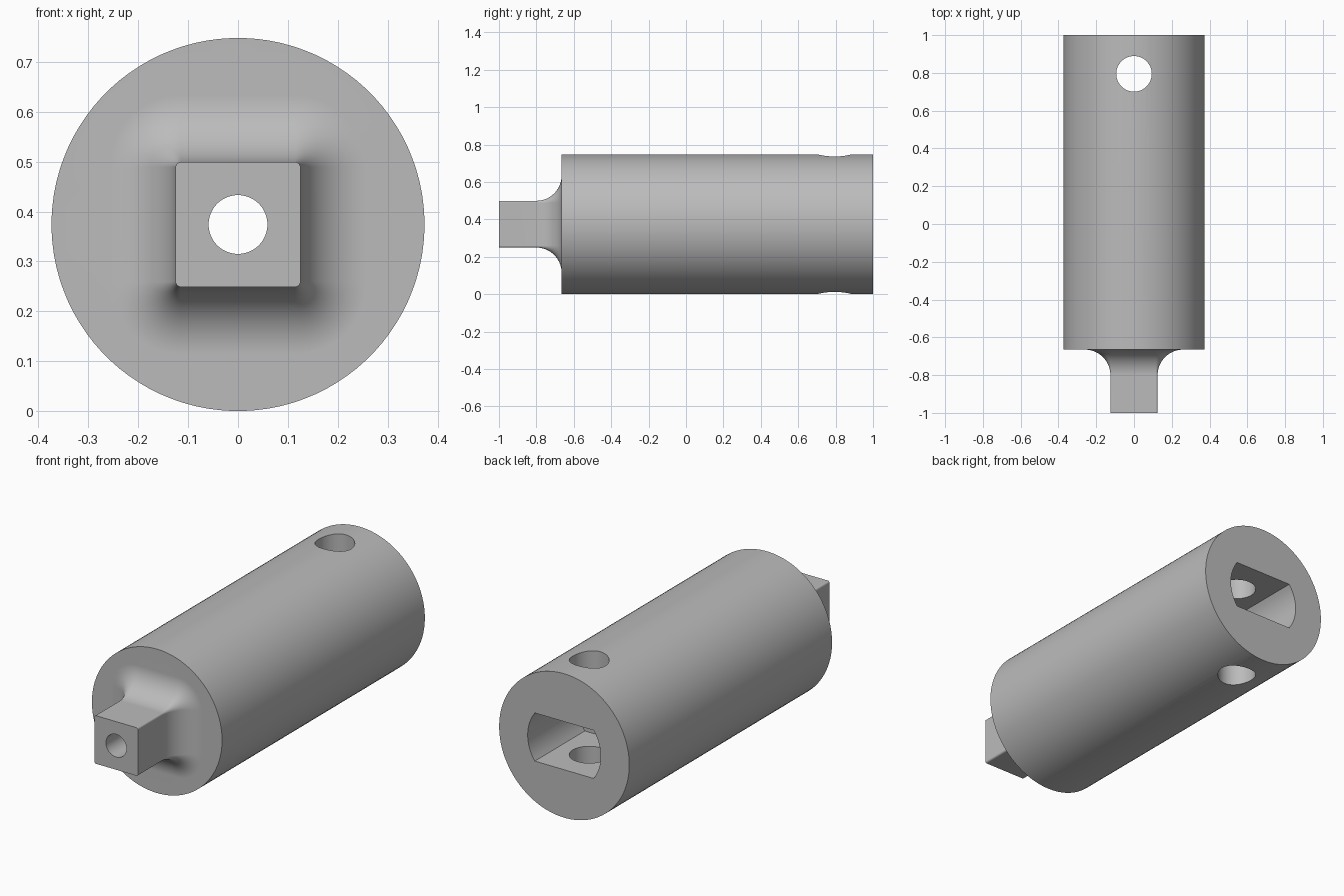
import bpy, bmesh
from math import sin, cos, pi, sqrt, asin
from mathutils import Matrix, Vector

cube = bpy.data.objects.get("Cube")
if cube:
    bpy.data.objects.remove(cube)

R = 0.374            # body radius, also the height of the axis
SHOULDER = -0.665    # front face of the body
FILLET = 0.135
TANG = 0.125         # half width of the square tang
CORNER = 0.01
PER = 24             # points per quarter turn

steel = bpy.data.materials.new("grey_steel")
steel.use_nodes = True
steel.diffuse_color = (0.5, 0.5, 0.5, 1)
steel.node_tree.nodes["Principled BSDF"].inputs["Base Color"].default_value = (0.5, 0.5, 0.5, 1)


def rounded_square(offset, y):
    """Square section grown outwards, its corners rounding as it grows."""
    flat, r = TANG - CORNER, CORNER + offset
    pts = []
    for q in range(4):
        turn = Matrix.Rotation(-q * pi / 2, 3, 'Y')
        for i in range(PER):
            a = i / (PER - 1) * pi / 2
            pts.append(turn @ Vector((flat + r * cos(a), 0, flat + r * sin(a))) + Vector((0, y, R)))
    return pts


def circle(y):
    angles = [(i + 0.5) / PER * pi / 2 for i in range(4 * PER)]
    return [Vector((R * cos(a), y, R + R * sin(a))) for a in angles]


def loft(name, rings):
    """Skin closed rings of equal size and cap both ends."""
    bm = bmesh.new()
    loops = [[bm.verts.new(p) for p in ring] for ring in rings]
    n = len(loops[0])
    for a, b in zip(loops, loops[1:]):
        for i in range(n):
            j = (i + 1) % n
            bm.faces.new((a[i], a[j], b[j], b[i]))
    bm.faces.new(loops[0])
    bm.faces.new(loops[-1])
    bmesh.ops.recalc_face_normals(bm, faces=bm.faces)
    mesh = bpy.data.meshes.new(name)
    bm.to_mesh(mesh)
    bm.free()
    mesh.materials.append(steel)
    ob = bpy.data.objects.new(name, mesh)
    bpy.context.collection.objects.link(ob)
    return ob


# Square tang, fillet, shoulder and round body in one skin
rings = [rounded_square(0, -1)]
for i in range(17):
    a = i / 16 * pi / 2
    rings.append(rounded_square(FILLET * (1 - cos(a)), SHOULDER - FILLET * (1 - sin(a))))
rings += [circle(SHOULDER), circle(1)]
body = loft("adapter_body", rings)

# Socket with two flats and two round sides
SOCKET_R, HALF_H, DEPTH = 0.21, 0.125, 0.41
limit = asin(HALF_H / SOCKET_R)
arc = [limit * (2 * i / 16 - 1) for i in range(17)]
outline = [(SOCKET_R * cos(a + s), SOCKET_R * sin(a + s)) for s in (0, pi) for a in arc]
socket = loft("socket_cutter", [[Vector((x, y, R + z)) for x, z in outline] for y in (1 - DEPTH, 1.1)])


def round_cutter(name, radius, length, centre, rotation):
    bpy.ops.mesh.primitive_cylinder_add(vertices=64, radius=radius, depth=length,
                                        location=centre, rotation=rotation)
    ob = bpy.context.object
    ob.name = name
    ob.data.materials.append(steel)
    return ob


# Bore along the axis and cross hole for the pin
bore = round_cutter("bore_cutter", 0.059, 1.8, (0, -0.2, R), (pi / 2, 0, 0))
pin_hole = round_cutter("pin_hole_cutter", 0.094, 1.2, (0, 0.795, R), (0, 0, 0))

bpy.ops.object.select_all(action='DESELECT')
body.select_set(True)
bpy.context.view_layer.objects.active = body
for cutter in (socket, bore, pin_hole):
    cutter.hide_render = True
    mod = body.modifiers.new(cutter.name, 'BOOLEAN')
    mod.operation = 'DIFFERENCE'
    mod.solver = 'EXACT'
    mod.object = cutter
    bpy.ops.object.modifier_apply(modifier=mod.name)
    bpy.data.objects.remove(cutter)

# Smooth rounds, crisp edges
bpy.ops.object.shade_smooth_by_angle(angle=pi / 6)
weighted = body.modifiers.new("even_shading", 'WEIGHTED_NORMAL')
weighted.keep_sharp = True
